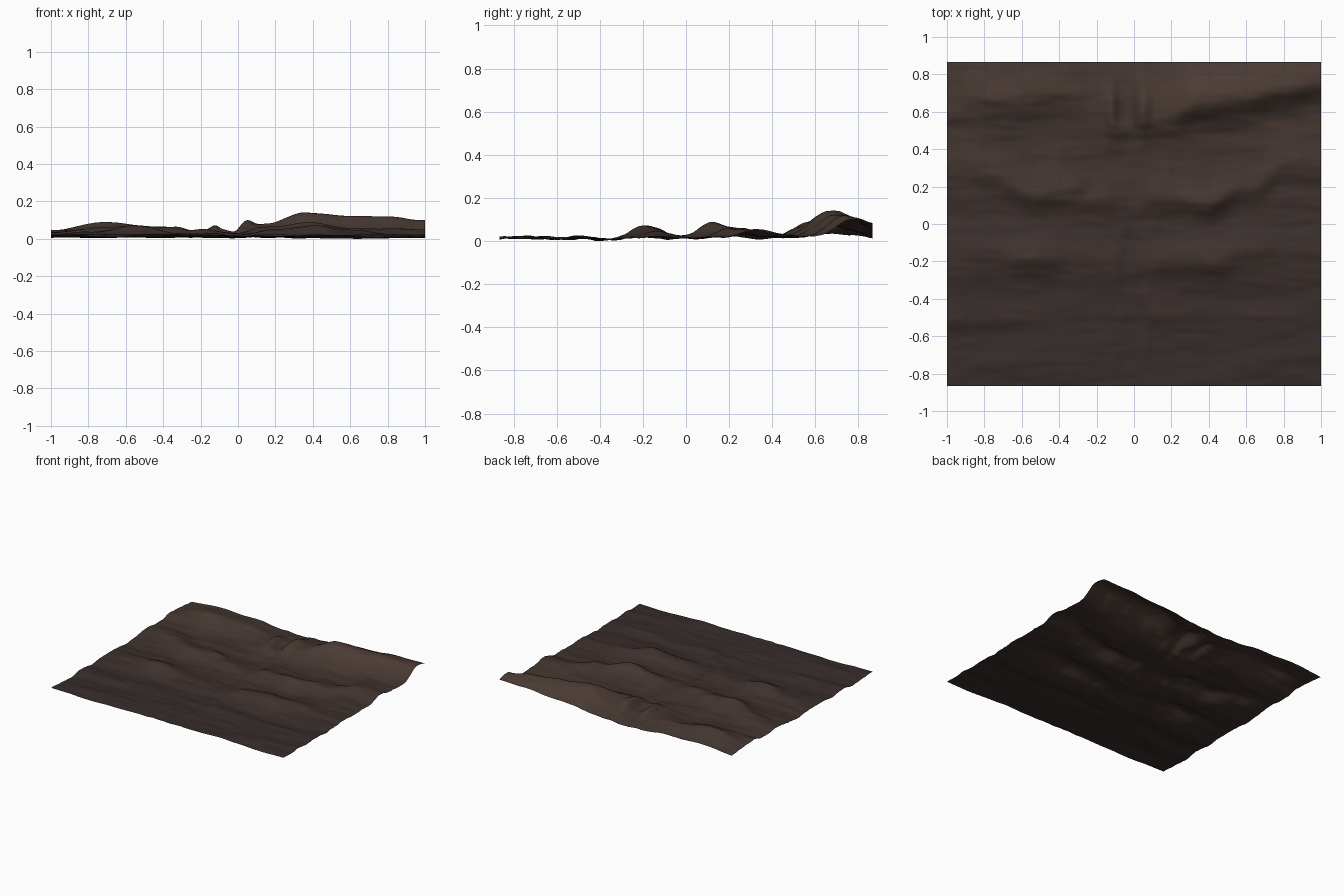
import bpy, bmesh, math
from mathutils import Vector, noise

if "Cube" in bpy.data.objects:
    bpy.data.objects.remove(bpy.data.objects["Cube"])

NX, NY = 230, 200
HX, HY = 1.0, 0.865

# Ridge crests: (x, crest y, height)
BACK = [(-1, .64, .035), (-.7, .68, .07), (-.4, .7, .045), (-.2, .62, .03), (-.04, .6, .02),
        (.15, .58, .075), (.36, .65, .128), (.6, .68, .105), (.8, .74, .1), (1, .78, .085)]
MIDDLE = [(-1, .32, .022), (-.75, .27, .05), (-.5, .17, .06), (-.2, .15, .03), (0, .14, .015),
          (.2, .15, .05), (.4, .13, .072), (.6, .2, .045), (.8, .3, .048), (1, .32, .04)]
FRONT = [(-1, -.15, .008), (-.8, -.15, .025), (-.55, -.155, .055), (-.3, -.16, .018), (0, -.18, .006),
         (.2, -.19, .03), (.42, -.17, .055), (.62, -.14, .03), (.8, -.13, .01), (1, -.13, .006)]
# Small knolls: x, y, height, width x, width y
KNOLLS = [(-.12, .6, .035, .03, .09), (.04, .62, .045, .035, .10), (-.31, .21, .025, .05, .035),
          (-.06, .5, .014, .04, .04), (.1, .2, .015, .04, .06), (-.18, .17, .012, .04, .05),
          (-.85, -.5, .01, .2, .04), (.5, -.47, .008, .3, .04)]


def gauss(t):
    return math.exp(-.5 * t * t)


def ridge(path, x, y, south, north):
    for a, b in zip(path, path[1:]):
        if x <= b[0] + 1e-6:
            break
    t = (x - a[0]) / (b[0] - a[0])
    t = t * t * (3 - 2 * t)
    cy = a[1] + (b[1] - a[1]) * t
    h = a[2] + (b[2] - a[2]) * t
    cy += .03 * noise.noise(Vector((x * 4, path[0][1] * 9, 0)))
    d = y - cy
    return h * gauss(d / (south if d < 0 else north))


def height(x, y):
    z = .024
    z += ridge(BACK, x, y, .085, .14) + ridge(MIDDLE, x, y, .06, .075) + ridge(FRONT, x, y, .055, .065)
    for kx, ky, h, wx, wy in KNOLLS:
        z += h * gauss((x - kx) / wx) * gauss((y - ky) / wy)
    # wind ripples stretched along x, and creases along the central stream bed
    z += .013 * noise.noise(Vector((x * 1.6, y * 6, 3)))
    z += .008 * noise.noise(Vector((x * 3.5, y * 12, 8)))
    z += .003 * noise.noise(Vector((x * 8, y * 28, 6)))
    z += .008 * gauss((x + .03) / .15) * noise.noise(Vector((x * 14, y * 7, 5)))
    z -= .004 * gauss((x + .03) / .03) + .008 * gauss((y + .38) / .06)
    return z


# Terrain sheet
bm = bmesh.new()
bmesh.ops.create_grid(bm, x_segments=NX, y_segments=NY, size=1)
for v in bm.verts:
    v.co.y *= HY
    v.co.z = height(v.co.x, v.co.y)
low = min(v.co.z for v in bm.verts)
for v in bm.verts:
    v.co.z -= low

# Soil tint runs from dark in front to warm brown at the back and on the hilltops
LEVELS = 10
for f in bm.faces:
    f.smooth = True
    c = f.calc_center_median()
    t = (c.y + HY) / (2 * HY) * .55 + c.z * 4 - .1 + .05 * noise.noise(Vector((c.x * 3, c.y * 8, 1)))
    f.material_index = max(0, min(LEVELS - 1, int(t * LEVELS)))

mesh = bpy.data.meshes.new("terrain")
bm.to_mesh(mesh)
bm.free()
dark, warm = (.037, .025, .023), (.075, .047, .036)
for i in range(LEVELS):
    k = i / (LEVELS - 1)
    m = bpy.data.materials.new("soil_%d" % i)
    m.diffuse_color = [a + (b - a) * k for a, b in zip(dark, warm)] + [1]
    m.use_nodes = True
    m.node_tree.nodes["Principled BSDF"].inputs["Base Color"].default_value = m.diffuse_color
    mesh.materials.append(m)
bpy.context.collection.objects.link(bpy.data.objects.new("terrain", mesh))
